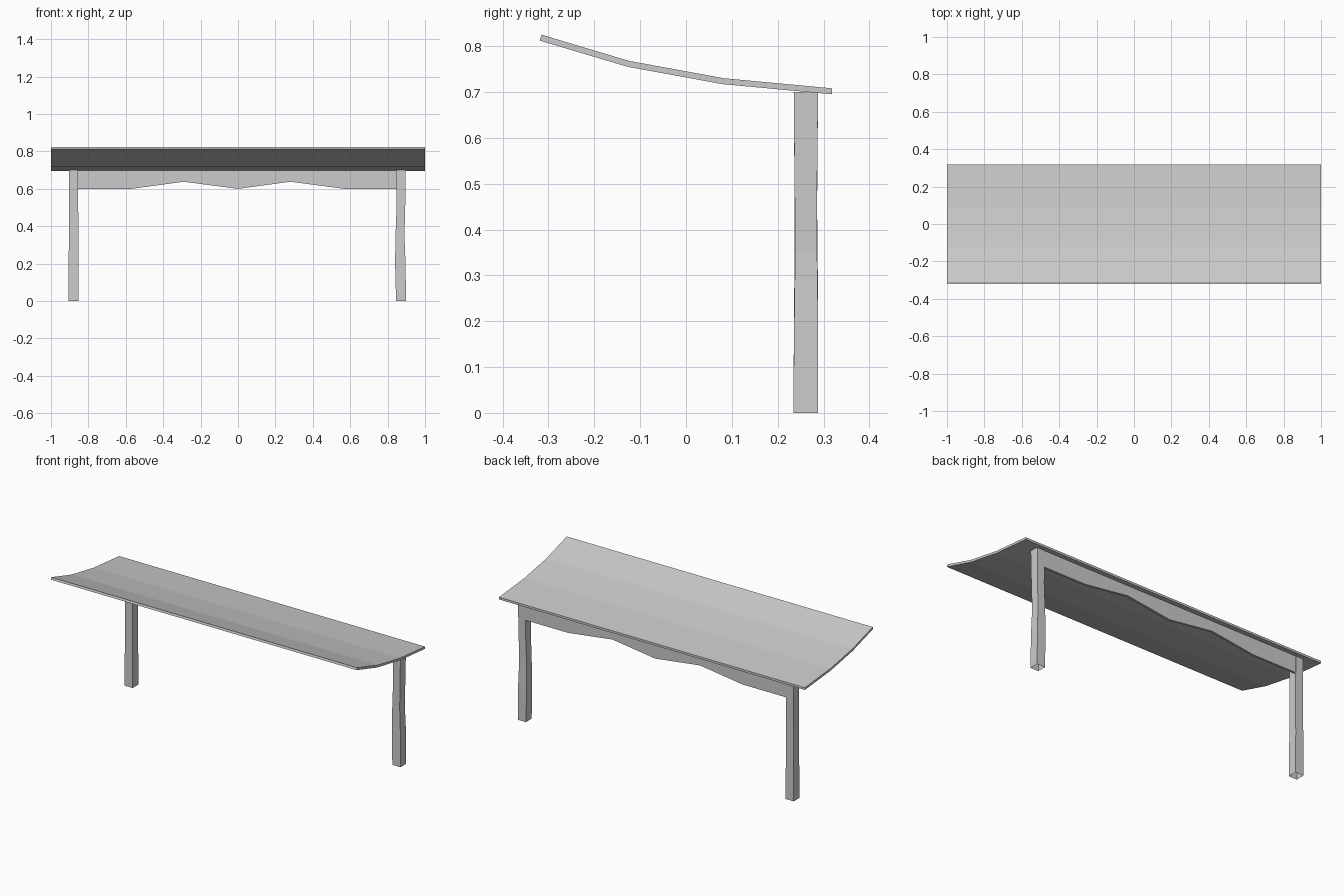
import bpy, bmesh

cube = bpy.data.objects.get("Cube")
if cube:
    bpy.data.objects.remove(cube, do_unlink=True)

grey = bpy.data.materials.new("light_grey")
grey.use_nodes = True
colour = (0.6, 0.6, 0.6, 1)
grey.diffuse_color = colour
grey.node_tree.nodes["Principled BSDF"].inputs["Base Color"].default_value = colour


def finish(name, bm):
    bmesh.ops.recalc_face_normals(bm, faces=bm.faces)
    mesh = bpy.data.meshes.new(name)
    bm.to_mesh(mesh)
    bm.free()
    mesh.materials.append(grey)
    obj = bpy.data.objects.new(name, mesh)
    bpy.context.collection.objects.link(obj)


def loft(name, sections, capped=True):
    """Skin matching closed cross-sections, optionally closing the ends."""
    bm = bmesh.new()
    rings = [[bm.verts.new(p) for p in s] for s in sections]
    n = len(rings[0])
    for a, b in zip(rings, rings[1:]):
        for i in range(n):
            j = (i + 1) % n
            bm.faces.new((a[i], a[j], b[j], b[i]))
    if capped:
        bm.faces.new(rings[0])
        bm.faces.new(rings[-1])
    finish(name, bm)


# Curved canopy: (y, underside z, top y shift), swept upward to the front
canopy = [(-0.319, 0.812, 0.004), (-0.128, 0.755, 0.003),
          (0.08, 0.717, 0.002), (0.318, 0.695, 0)]
loft("canopy", [[(-1, y, z), (1, y, z), (1, y + s, z + 0.013), (-1, y + s, z + 0.013)]
                for y, z, s in canopy])


# Rough-hewn posts, hollow and open at the foot: (z, x0, x1, y0, y1)
def post(name, levels):
    loft(name, [[(x0, y0, z), (x1, y0, z), (x1, y1, z), (x0, y1, z)]
                for z, x0, x1, y0, y1 in levels], capped=False)


post("left_post", [(0, 0.845, 0.898, 0.234, 0.288),
                   (0.2, 0.84, 0.896, 0.236, 0.288),
                   (0.35, 0.842, 0.89, 0.238, 0.286),
                   (0.5, 0.848, 0.894, 0.237, 0.286),
                   (0.7, 0.848, 0.897, 0.235, 0.288)])
post("right_post", [(0, -0.906, -0.853, 0.234, 0.288),
                    (0.25, -0.905, -0.854, 0.236, 0.288),
                    (0.45, -0.904, -0.854, 0.237, 0.286),
                    (0.7, -0.904, -0.855, 0.235, 0.288)])

# Scalloped board between the posts, flush with their rear faces
lower_edge = [(-0.86, 0.6), (-0.57, 0.6), (-0.29, 0.638), (0, 0.6),
              (0.28, 0.638), (0.57, 0.6), (0.86, 0.6)]
loft("valance", [[(x, 0.273, z), (x, 0.286, z), (x, 0.286, 0.7), (x, 0.273, 0.7)]
                 for x, z in lower_edge])
